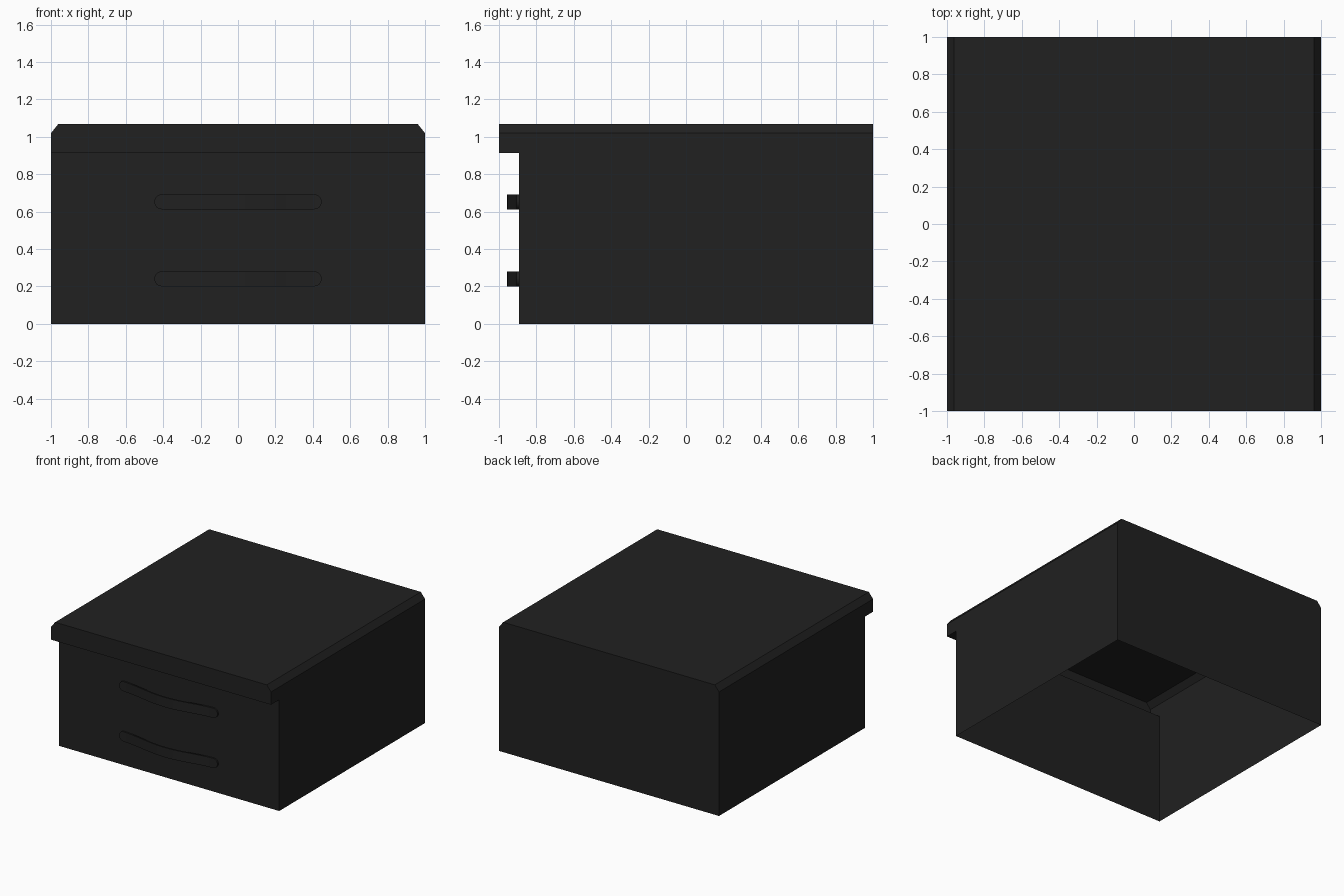
import bpy, bmesh, math

if "Cube" in bpy.data.objects:
    bpy.data.objects.remove(bpy.data.objects["Cube"])

mat = bpy.data.materials.new("black_finish")
mat.diffuse_color = (0.015, 0.015, 0.015, 1)
mat.use_nodes = True
mat.node_tree.nodes["Principled BSDF"].inputs["Base Color"].default_value = mat.diffuse_color

TOP, SHOULDER, LEDGE = 1.067, 1.019, 0.914
FRONT, INSET = -0.893, 0.962


def finish(bm, name):
    bmesh.ops.remove_doubles(bm, verts=bm.verts, dist=1e-5)
    bmesh.ops.recalc_face_normals(bm, faces=bm.faces)
    me = bpy.data.meshes.new(name)
    bm.to_mesh(me)
    bm.free()
    me.materials.append(mat)
    ob = bpy.data.objects.new(name, me)
    bpy.context.collection.objects.link(ob)
    return ob


# cabinet shell: hollow, open underneath, side profile swept across x
bm = bmesh.new()


def face(points):
    bm.faces.new([bm.verts.new(p) for p in points])


side = [(1, SHOULDER), (-1, SHOULDER), (-1, LEDGE), (FRONT, LEDGE), (FRONT, 0), (1, 0)]
for s in (-1, 1):
    face([(s, y, z) for y, z in side])
    # chamfer along the top edge
    face([(s, -1, SHOULDER), (s, 1, SHOULDER), (s * INSET, 1, TOP), (s * INSET, -1, TOP)])
# overhang underside and front wall
for (y0, z0), (y1, z1) in zip(side[2:4], side[3:5]):
    face([(-1, y0, z0), (1, y0, z0), (1, y1, z1), (-1, y1, z1)])
# overhang face and back wall
for y, low in ((-1, LEDGE), (1, 0)):
    face([(-1, y, low), (1, y, low), (1, y, SHOULDER), (INSET, y, TOP),
          (-INSET, y, TOP), (-1, y, SHOULDER)])
# top
face([(-INSET, -1, TOP), (INSET, -1, TOP), (INSET, 1, TOP), (-INSET, 1, TOP)])
finish(bm, "cabinet_shell")


# drawer handles: rounded bars bowed outward in the middle
def handle(name, z_mid, half=0.447, r=0.04, thick=0.012, bow=0.053):
    xs = [-half + r * (1 - math.cos(i * math.pi / 12)) for i in range(7)]
    n = 20
    xs += [-half + r + 2 * (half - r) * i / n for i in range(1, n)]
    xs += [-x for x in xs[6::-1]]
    bm = bmesh.new()
    rings = []
    for x in xs:
        d = max(0, abs(x) - (half - r))
        h = max(math.sqrt(max(r * r - d * d, 0)), 0.002)
        back = FRONT - bow * math.cos(math.pi * x / (2 * half)) ** 2
        rings.append([bm.verts.new((x, y, z_mid + z)) for y, z in
                      ((back, -h), (back - thick, -h), (back - thick, h), (back, h))])
    for a, b in zip(rings, rings[1:]):
        for i in range(4):
            j = (i + 1) % 4
            bm.faces.new((a[i], a[j], b[j], b[i]))
    bm.faces.new(rings[0])
    bm.faces.new(rings[-1])
    ob = finish(bm, name)
    bpy.context.view_layer.objects.active = ob
    ob.select_set(True)
    bpy.ops.object.shade_smooth_by_angle(angle=math.radians(35))
    ob.select_set(False)


handle("upper_drawer_handle", 0.652)
handle("lower_drawer_handle", 0.24)
